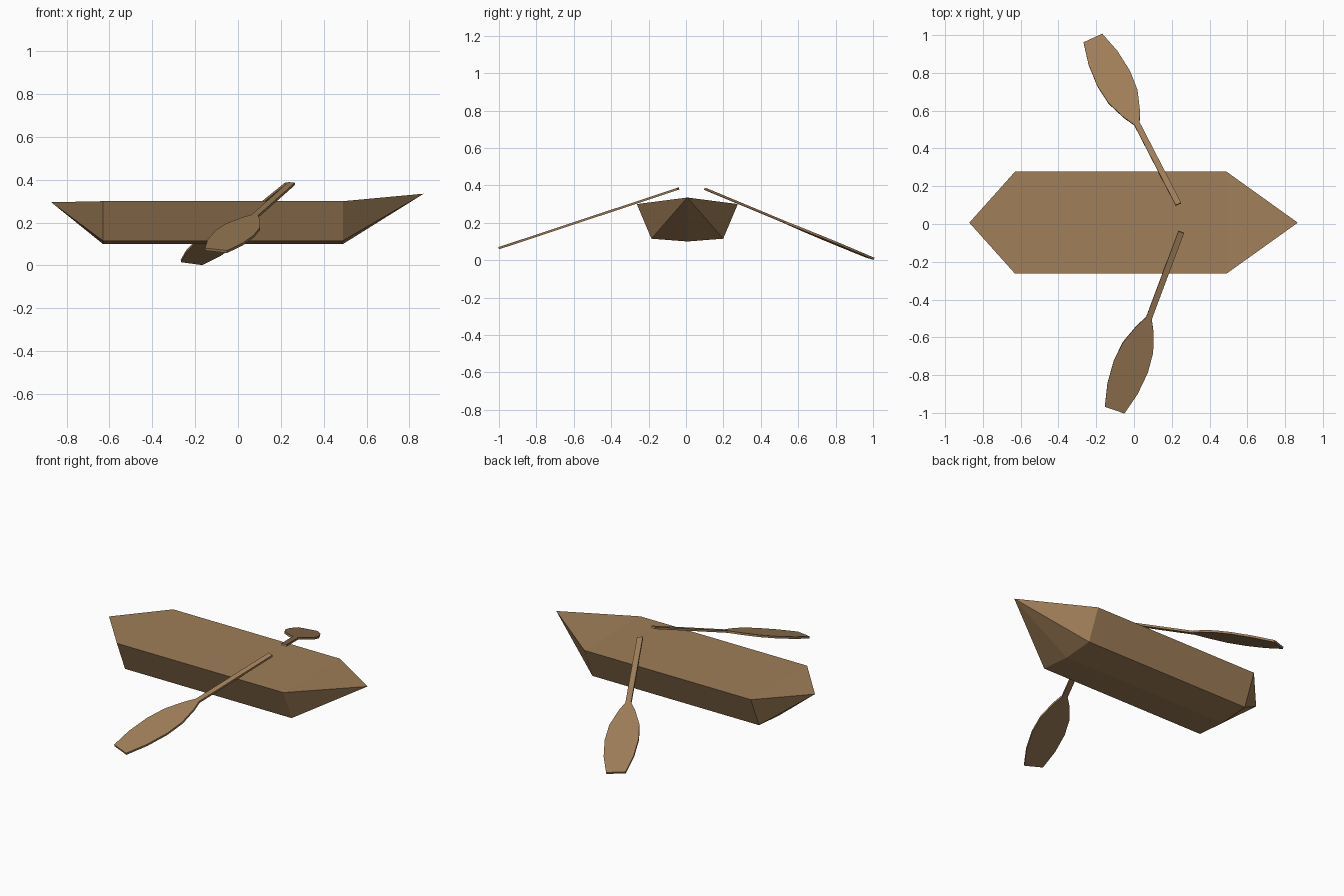
import bpy, bmesh
from mathutils import Vector

cube = bpy.data.objects.get("Cube")
if cube:
    bpy.data.objects.remove(cube, do_unlink=True)

# One wood colour for everything
wood = bpy.data.materials.new("brown wood")
wood.use_nodes = True
colour = (0.35, 0.21, 0.098, 1)
wood.diffuse_color = colour
wood.node_tree.nodes["Principled BSDF"].inputs["Base Color"].default_value = colour


def finish(name, bm):
    bmesh.ops.recalc_face_normals(bm, faces=bm.faces)
    mesh = bpy.data.meshes.new(name)
    bm.to_mesh(mesh)
    bm.free()
    mesh.materials.append(wood)
    obj = bpy.data.objects.new(name, mesh)
    bpy.context.collection.objects.link(obj)
    return obj


# Hull: two matching cross-sections joined, with a fan to each pointed end
HULL_Y = 0.007
section = [(-0.27, 0.30), (-0.192, 0.115), (0, 0.10), (0.192, 0.115), (0.27, 0.30)]
bm = bmesh.new()
stern, bow = [[bm.verts.new((x, y + HULL_Y, z)) for y, z in section]
              for x in (-0.63, 0.49)]
stern_tip = bm.verts.new((-0.872, HULL_Y, 0.295))
bow_tip = bm.verts.new((0.867, HULL_Y, 0.335))
for i in range(len(section) - 1):
    bm.faces.new((stern[i], stern[i + 1], bow[i + 1], bow[i]))
    bm.faces.new((stern_tip, stern[i + 1], stern[i]))
    bm.faces.new((bow_tip, bow[i], bow[i + 1]))
# Deck
bm.faces.new((stern[0], bow[0], bow[-1], stern[-1]))
bm.faces.new((stern_tip, stern[0], stern[-1]))
bm.faces.new((bow_tip, bow[-1], bow[0]))
finish("boat_hull", bm)

# Oar outline: distance along the oar and half width
outline = [(0, 0.016), (0.511, 0.016), (0.572, 0.047), (0.682, 0.085),
           (0.796, 0.096), (0.928, 0.085), (1.053, 0.055)]
THICKNESS = 0.012


def oar(name, grip, tip, roll):
    grip, tip = Vector(grip), Vector(tip)
    along = (tip - grip).normalized()
    across = Vector((1, 0, roll))
    across = (across - along * across.dot(along)).normalized()
    up = along.cross(across) * (THICKNESS / 2)
    bm = bmesh.new()
    layers = []
    for side in (up, -up):
        layers.append([[bm.verts.new(grip + along * t + across * w * s + side)
                        for t, w in outline] for s in (-1, 1)])
    (a, b), (c, d) = layers
    for i in range(len(outline) - 1):
        for p, q in ((a, b), (c, d), (a, c), (b, d)):
            bm.faces.new((p[i], p[i + 1], q[i + 1], q[i]))
    for i in (0, -1):
        bm.faces.new((a[i], b[i], d[i], c[i]))
    return finish(name, bm)


oar("left_oar", (0.235, 0.105, 0.38), (-0.215, 0.978, 0.016), 0.04)
oar("right_oar", (0.25, -0.042, 0.382), (-0.10, -0.977, 0.072), 0.0)
